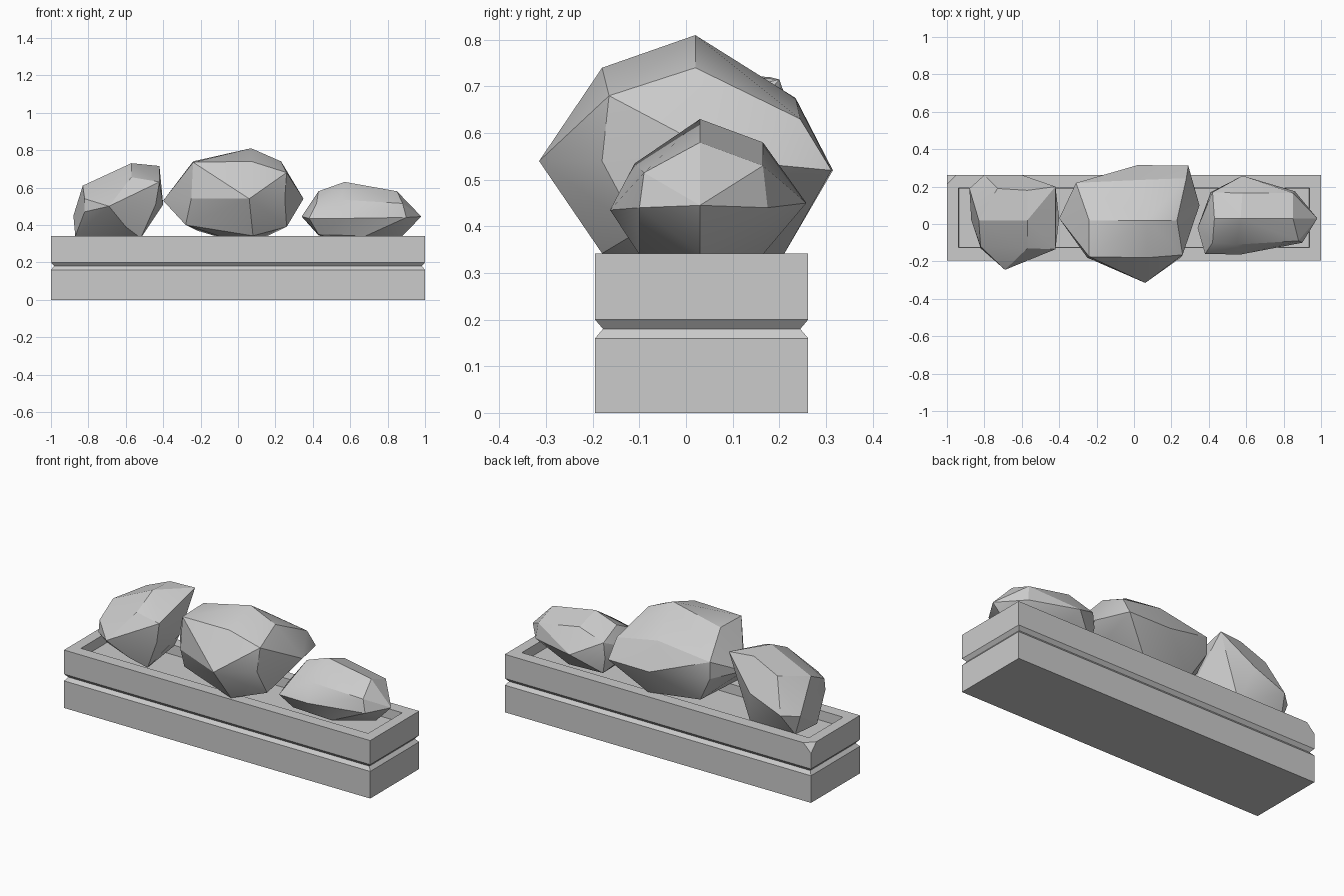
import bpy, bmesh, math
from mathutils import Vector


def finish(bm, name, smooth=False):
    bmesh.ops.recalc_face_normals(bm, faces=bm.faces)
    me = bpy.data.meshes.new(name)
    bm.to_mesh(me)
    bm.free()
    ob = bpy.data.objects.new(name, me)
    bpy.context.collection.objects.link(ob)
    if smooth:
        bpy.ops.object.select_all(action='DESELECT')
        ob.select_set(True)
        bpy.context.view_layer.objects.active = ob
        bpy.ops.object.shade_smooth_by_angle(angle=math.radians(25))
    return ob


# Planter box: stacked rectangles (x inset, y inset, z), grooved outside, hollow on top
X0, X1, Y0, Y1 = -1, 1, -0.195, 0.262
levels = [(0, 0, 0), (0, 0, 0.16), (0.017, 0.017, 0.18), (0, 0, 0.20), (0, 0, 0.342),
          (0.062, 0.07, 0.342), (0.064, 0.072, 0.285)]
bm = bmesh.new()
rings = []
for ix, iy, z in levels:
    a, b, c, d = X0 + ix, X1 - ix, Y0 + iy, Y1 - iy
    rings.append([bm.verts.new(p) for p in ((a, c, z), (b, c, z), (b, d, z), (a, d, z))])
for lo, hi in zip(rings, rings[1:]):
    for i in range(4):
        j = (i + 1) % 4
        bm.faces.new((lo[i], lo[j], hi[j], hi[i]))
bm.faces.new(rings[0][::-1])
bm.faces.new(rings[-1])
# chipped back left corner
cut = bmesh.ops.bisect_plane(bm, geom=bm.verts[:] + bm.edges[:] + bm.faces[:],
                             plane_co=(-0.95, Y1, 0.342), plane_no=(-1, 1, 1), clear_outer=True)
bmesh.ops.holes_fill(bm, edges=[e for e in cut['geom_cut'] if isinstance(e, bmesh.types.BMEdge)], sides=0)
finish(bm, "planter_box")


# Faceted shrubs: convex hulls over a few corner points
def shrub(name, pts):
    bm = bmesh.new()
    for p in pts:
        bm.verts.new(Vector(p))
    res = bmesh.ops.convex_hull(bm, input=bm.verts[:])
    loose = [v for v in bm.verts if not v.link_faces]
    bmesh.ops.delete(bm, geom=loose, context='VERTS')
    bmesh.ops.dissolve_limit(bm, angle_limit=math.radians(4), verts=bm.verts[:], edges=bm.edges[:])
    return finish(bm, name, True)


shrub("middle_shrub", [
    (0.07, 0.02, 0.81), (-0.24, 0.02, 0.74), (0.23, 0.02, 0.74),
    (0.07, -0.18, 0.74), (-0.24, -0.175, 0.735), (0.26, -0.165, 0.68),
    (0.02, 0.235, 0.675), (0.28, 0.245, 0.63), (-0.31, 0.22, 0.63),
    (-0.40, 0.03, 0.53), (0.06, -0.315, 0.54), (-0.25, -0.18, 0.54), (0.25, -0.18, 0.54),
    (0.35, 0.10, 0.54), (0.02, 0.315, 0.52), (0.29, 0.312, 0.52), (-0.31, 0.22, 0.53),
    (0.08, -0.18, 0.342), (-0.28, -0.10, 0.40), (0.26, -0.10, 0.39),
    (0.05, 0.02, 0.29), (0.10, 0.21, 0.34), (-0.22, 0.18, 0.37)])

shrub("left_shrub", [
    (-0.57, 0.02, 0.73), (-0.42, 0.20, 0.715), (-0.57, 0.18, 0.72), (-0.73, 0.19, 0.65),
    (-0.57, -0.13, 0.655), (-0.83, 0.02, 0.61), (-0.82, -0.12, 0.54), (-0.69, -0.245, 0.50),
    (-0.42, -0.135, 0.63), (-0.40, 0.03, 0.51), (-0.44, -0.13, 0.51), (-0.82, -0.13, 0.47),
    (-0.88, 0.19, 0.45), (-0.80, 0.262, 0.46), (-0.60, 0.262, 0.54),
    (-0.60, -0.16, 0.39), (-0.87, 0.02, 0.34), (-0.52, -0.10, 0.33),
    (-0.55, 0.19, 0.34), (-0.84, 0.18, 0.33)])

shrub("right_shrub", [
    (0.57, 0.03, 0.63), (0.43, 0.03, 0.58), (0.85, 0.03, 0.58), (0.58, 0.165, 0.58),
    (0.55, -0.11, 0.535), (0.42, -0.10, 0.515), (0.88, -0.09, 0.515),
    (0.42, 0.17, 0.53), (0.85, 0.165, 0.53),
    (0.34, -0.02, 0.445), (0.41, 0.17, 0.44), (0.58, 0.258, 0.45), (0.86, 0.175, 0.44),
    (0.98, 0.03, 0.445), (0.90, -0.10, 0.44), (0.57, -0.163, 0.435), (0.38, -0.16, 0.435),
    (0.88, 0.03, 0.342), (0.43, -0.10, 0.35), (0.68, -0.10, 0.34),
    (0.43, 0.16, 0.345), (0.65, 0.165, 0.34), (0.62, 0.03, 0.29)])
